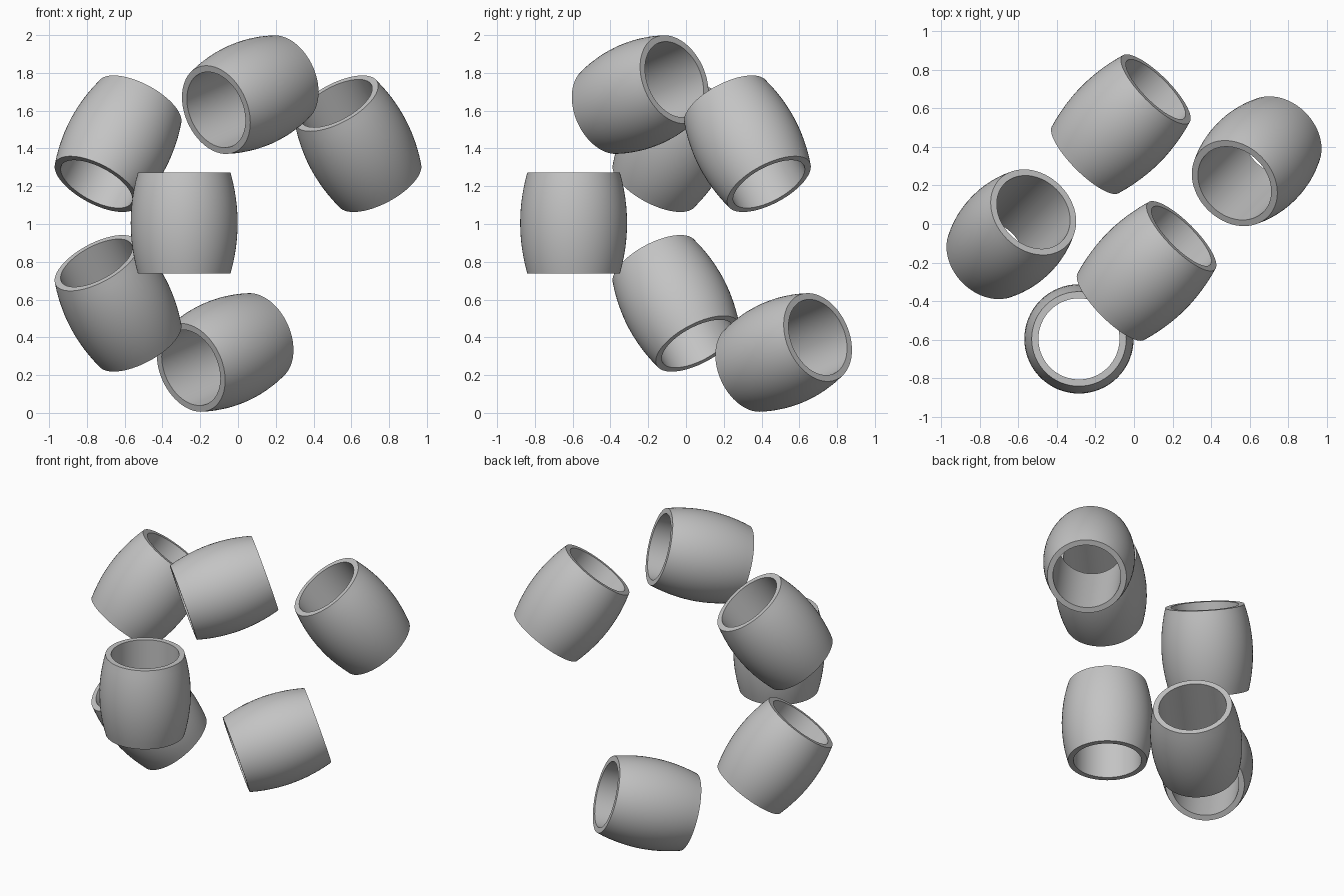
import bpy, bmesh, math
from mathutils import Vector

cube = bpy.data.objects.get("Cube")
if cube:
    bpy.data.objects.remove(cube, do_unlink=True)

gray = bpy.data.materials.new("mid_gray")
gray.use_nodes = True
gray.diffuse_color = (0.55, 0.55, 0.55, 1)
gray.node_tree.nodes["Principled BSDF"].inputs["Base Color"].default_value = (0.55, 0.55, 0.55, 1)

HALF, R_END, R_MID, R_BORE = 0.268, 0.245, 0.283, 0.21
SIDES, RINGS = 64, 12


def barrel_ring(name, center, axis):
    """Bulged tube with a straight bore, its length along axis."""
    # closed profile: curved outside going up, straight bore coming down
    profile = []
    for i in range(RINGS + 1):
        t = 2 * i / RINGS - 1
        profile.append((R_MID - (R_MID - R_END) * t * t, HALF * t))
    profile += [(R_BORE, HALF), (R_BORE, -HALF)]

    bm = bmesh.new()
    loops = []
    for r, z in profile:
        angles = [2 * math.pi * k / SIDES for k in range(SIDES)]
        loops.append([bm.verts.new((r * math.cos(a), r * math.sin(a), z)) for a in angles])
    for i, low in enumerate(loops):
        high = loops[(i + 1) % len(loops)]
        for k in range(SIDES):
            n = (k + 1) % SIDES
            bm.faces.new((low[k], low[n], high[n], high[k]))
    bmesh.ops.recalc_face_normals(bm, faces=bm.faces)

    mesh = bpy.data.meshes.new(name)
    bm.to_mesh(mesh)
    bm.free()
    mesh.materials.append(gray)
    obj = bpy.data.objects.new(name, mesh)
    bpy.context.collection.objects.link(obj)
    obj.location = center
    obj.rotation_mode = 'QUATERNION'
    obj.rotation_quaternion = Vector((0, 0, 1)).rotation_difference(Vector(axis))

    # smooth walls, crisp rims
    bpy.ops.object.select_all(action='DESELECT')
    obj.select_set(True)
    bpy.context.view_layer.objects.active = obj
    bpy.ops.object.shade_smooth_by_angle(angle=math.radians(35))


# shared tilt directions
UPRIGHT = (0, 0, 1)
LYING = (0.18, 0.18, 0.08)
LEAN_FRONT = (-0.115, -0.115, 0.215)
LEAN_BACK = (0.115, 0.115, 0.215)

barrel_ring("upright_ring", (-0.285, -0.595, 1.005), UPRIGHT)
barrel_ring("top_ring", (0.065, -0.243, 1.685), LYING)
barrel_ring("bottom_ring", (-0.068, 0.517, 0.32), LYING)
barrel_ring("left_ring", (0.635, 0.325, 1.425), LEAN_FRONT)
barrel_ring("upper_right_ring", (-0.635, -0.053, 1.425), LEAN_BACK)
barrel_ring("lower_right_ring", (-0.635, -0.053, 0.58), LEAN_FRONT)
